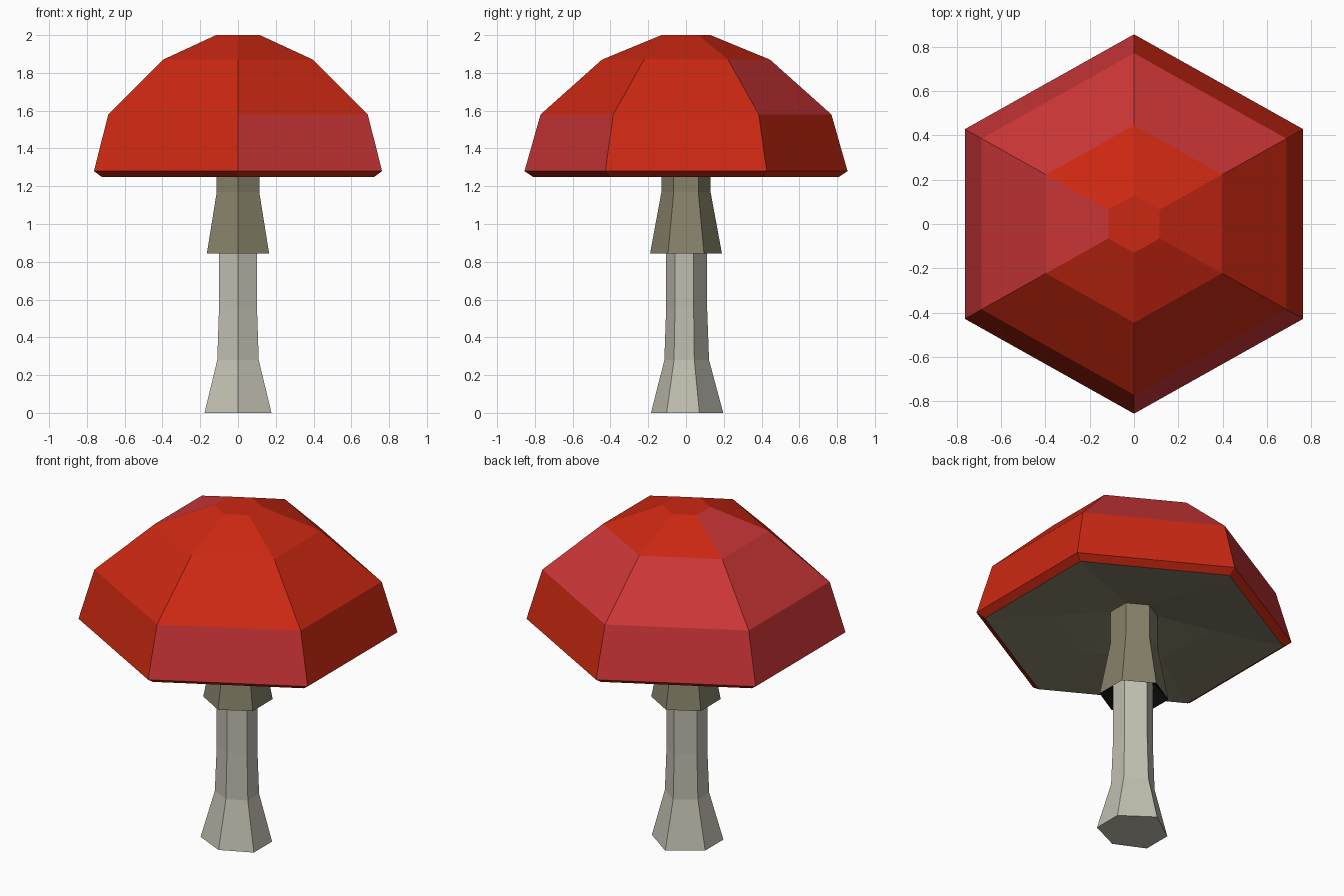
import bpy, bmesh, math
from mathutils import Vector
from mathutils.bvhtree import BVHTree

if "Cube" in bpy.data.objects:
    bpy.data.objects.remove(bpy.data.objects["Cube"])


def material(name, rgb):
    m = bpy.data.materials.new(name)
    m.use_nodes = True
    m.diffuse_color = (*rgb, 1)
    m.node_tree.nodes["Principled BSDF"].inputs["Base Color"].default_value = (*rgb, 1)
    return m


red = material("orange red", (0.60, 0.021, 0.006))
crimson = material("crimson", (0.60, 0.036, 0.038))
olive = material("olive", (0.24, 0.22, 0.14))
stem_grey = material("pale stem grey", (0.53, 0.51, 0.43))
stone = material("wart grey", (0.53, 0.51, 0.45))
black = material("black", (0.005, 0.005, 0.005))

# Six-sided outlines with a corner facing the front
hexagon = [(math.cos(math.radians(60 * i - 90)), math.sin(math.radians(60 * i - 90))) for i in range(6)]
cap_outline = [(x * 1.03, y) for x, y in hexagon]
stem_outline = [(0, -0.94), (0.9, -0.52), (0.9, 0.36), (0, 1), (-0.9, 0.36), (-0.9, -0.52)]


def finish(bm, name, mats):
    mesh = bpy.data.meshes.new(name)
    bm.to_mesh(mesh)
    for m in mats:
        mesh.materials.append(m)
    obj = bpy.data.objects.new(name, mesh)
    bpy.context.collection.objects.link(obj)
    return obj


def loft(name, outline, profile, mats, bottom=False, top=False, second=()):
    """Skin rings of (radius, height); 'second' lists (band, side) using the second material."""
    bm = bmesh.new()
    rings = [[bm.verts.new((x * r, y * r, z)) for x, y in outline] for r, z in profile]
    n = len(outline)
    for band, (a, b) in enumerate(zip(rings, rings[1:])):
        for side in range(n):
            k = (side + 1) % n
            face = bm.faces.new((a[side], a[k], b[k], b[side]))
            face.material_index = int((band, side) in second)
    if bottom:
        bm.faces.new(rings[0][::-1])
    if top:
        bm.faces.new(rings[-1])
    tree = BVHTree.FromBMesh(bm)
    finish(bm, name, mats)
    bm.free()
    return tree


# Stem and flared collar with dark inside
loft("stem", stem_outline, [(0.197, 0), (0.122, 0.28), (0.112, 0.55), (0.112, 0.95)],
     [stem_grey], bottom=True)
loft("collar", hexagon, [(0.1, 0.95), (0.19, 0.845), (0.13, 1.17), (0.13, 1.38)],
     [olive, black], second={(0, s) for s in range(6)})

# Cap underside
loft("cap_underside", cap_outline, [(0.1, 1.37), (0.42, 1.31), (0.81, 1.25)], [olive])

# Cap dome: bands from the rim up to the crown
dome = [(0.81, 1.25), (0.855, 1.28), (0.77, 1.58), (0.445, 1.87), (0.13, 2.0)]
crimson_faces = {(1, 0), (1, 3), (1, 4), (2, 2), (2, 3), (2, 4), (3, 4)}
cap_surface = loft("cap", cap_outline, dome, [red, crimson], top=True, second=crimson_faces)

# Warts: small three-sided stubs standing on the cap, pointing downhill
spots = [(-0.20, 0.47), (0.23, 0.37), (-0.59, 0.19), (-0.01, 0.17), (-0.31, -0.03), (0.55, -0.02),
         (0.36, -0.20), (-0.64, -0.39), (-0.35, -0.38), (0, -0.45), (0.14, -0.62)]
for i, (x, y) in enumerate(spots):
    hit, normal, _, _ = cap_surface.ray_cast(Vector((x, y, 3)), Vector((0, 0, -1)))
    downhill = Vector((normal.x, normal.y, 0))
    downhill = (downhill - normal * downhill.dot(normal)).normalized()
    across = normal.cross(downhill)
    bm = bmesh.new()
    rings = []
    for radius, height in ((0.035, -0.01), (0.043, 0.012), (0.016, 0.034)):
        rings.append([bm.verts.new(hit + normal * height + radius * (
            downhill * math.cos(t * math.tau / 3) + across * math.sin(t * math.tau / 3)))
            for t in range(3)])
    for a, b in zip(rings, rings[1:]):
        for s in range(3):
            bm.faces.new((a[s], a[(s + 1) % 3], b[(s + 1) % 3], b[s]))
    bm.faces.new(rings[0][::-1])
    bm.faces.new(rings[-1])
    finish(bm, f"wart_{i + 1}", [stone])
    bm.free()
